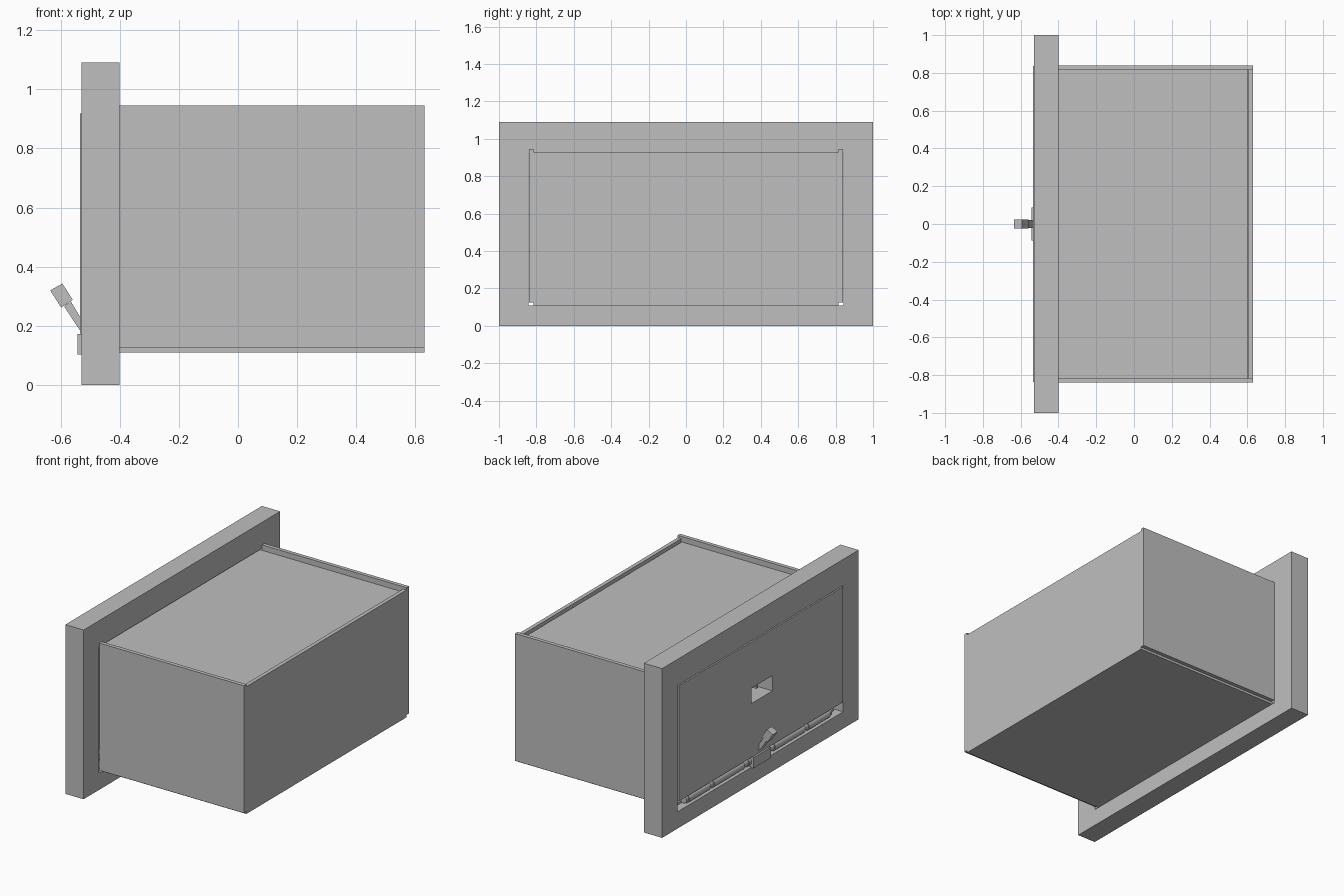
import bpy
import bmesh
import math

if "Cube" in bpy.data.objects:
    bpy.data.objects.remove(bpy.data.objects["Cube"])

grey = bpy.data.materials.new("light_grey")
grey.diffuse_color = (0.52, 0.52, 0.52, 1)
grey.use_nodes = True
grey.node_tree.nodes["Principled BSDF"].inputs["Base Color"].default_value = grey.diffuse_color


def finish(name, bm):
    bmesh.ops.recalc_face_normals(bm, faces=bm.faces)
    me = bpy.data.meshes.new(name)
    bm.to_mesh(me)
    bm.free()
    me.materials.append(grey)
    ob = bpy.data.objects.new(name, me)
    bpy.context.collection.objects.link(ob)
    return ob


def box(name, x, y, z):
    bm = bmesh.new()
    bmesh.ops.create_cube(bm, size=1)
    for v in bm.verts:
        v.co = [r[0] + (c + 0.5) * (r[1] - r[0]) for c, r in zip(v.co, (x, y, z))]
    return finish(name, bm)


def ring(name, x, outer, inner):
    """Rectangular frame in the yz plane; rectangles are (y0, y1, z0, z1)."""
    bm = bmesh.new()

    def loop(xx, r):
        y0, y1, z0, z1 = r
        return [bm.verts.new((xx, y, z)) for y, z in ((y0, z0), (y1, z0), (y1, z1), (y0, z1))]
    loops = [loop(x[0], outer), loop(x[1], outer), loop(x[1], inner), loop(x[0], inner)]
    for k in range(4):
        a, b = loops[k], loops[(k + 1) % 4]
        for i in range(4):
            j = (i + 1) % 4
            bm.faces.new((a[i], a[j], b[j], b[i]))
    return finish(name, bm)


def prism(name, pts, y0, y1):
    """Extrude an xz outline along y."""
    bm = bmesh.new()
    f = bm.faces.new([bm.verts.new((x, y0, z)) for x, z in pts])
    new = bmesh.ops.extrude_face_region(bm, geom=[f])["geom"]
    bmesh.ops.translate(bm, vec=(0, y1 - y0, 0),
                        verts=[g for g in new if isinstance(g, bmesh.types.BMVert)])
    return finish(name, bm)


def rod(name, y0, y1, r):
    bpy.ops.mesh.primitive_cylinder_add(vertices=24, radius=r, depth=y1 - y0,
                                        location=(-0.50, (y0 + y1) / 2, 0.139),
                                        rotation=(math.pi / 2, 0, 0))
    ob = bpy.context.object
    ob.name = name
    ob.data.materials.append(grey)
    bpy.ops.object.shade_smooth_by_angle()


# Front frame
ring("front_frame", (-0.53, -0.40), (-1, 1, 0, 1.09), (-0.843, 0.843, 0.108, 0.922))

# Hollow body: side walls, end wall with notched corners, base and recessed lid
for name, s in (("side_wall_a", 1), ("side_wall_b", -1)):
    box(name, (-0.40, 0.63), sorted((s * 0.815, s * 0.84)), (0.125, 0.945))
box("end_wall", (0.605, 0.63), (-0.815, 0.815), (0.11, 0.93))
box("base", (-0.48, 0.605), (-0.815, 0.815), (0.11, 0.125))
box("lid", (-0.42, 0.60), (-0.815, 0.815), (0.895, 0.91))

# Door with a latch pocket
hole = (-0.115, 0.098, 0.522, 0.62)
ring("door", (-0.535, -0.505), (-0.836, 0.836, 0.175, 0.918), hole)
ring("pocket_walls", (-0.505, -0.41), (-0.125, 0.108, 0.512, 0.63), hole)
box("pocket_back", (-0.41, -0.40), (-0.125, 0.108), (0.512, 0.63))
box("latch_post", (-0.50, -0.41), (-0.02, 0.0), (0.57, 0.62))

# Hinge rod with barrel segments
rod("hinge_rod", -0.74, 0.74, 0.023)
for i, (a, b) in enumerate(((-0.72, -0.5), (-0.465, -0.155), (-0.11, 0.11),
                            (0.155, 0.465), (0.5, 0.72))):
    rod("hinge_barrel_%d" % (i + 1), a, b, 0.029)

# Lever and its mounting plate
box("lever_plate", (-0.543, -0.51), (-0.088, 0.088), (0.103, 0.172))
prism("lever_arm", [(-0.566, 0.284), (-0.529, 0.222), (-0.50, 0.172),
                    (-0.50, 0.13), (-0.529, 0.176), (-0.588, 0.266)], -0.02, 0.02)
prism("lever_grip", [(-0.635, 0.32), (-0.594, 0.343), (-0.559, 0.288), (-0.598, 0.262)],
      -0.025, 0.025)
